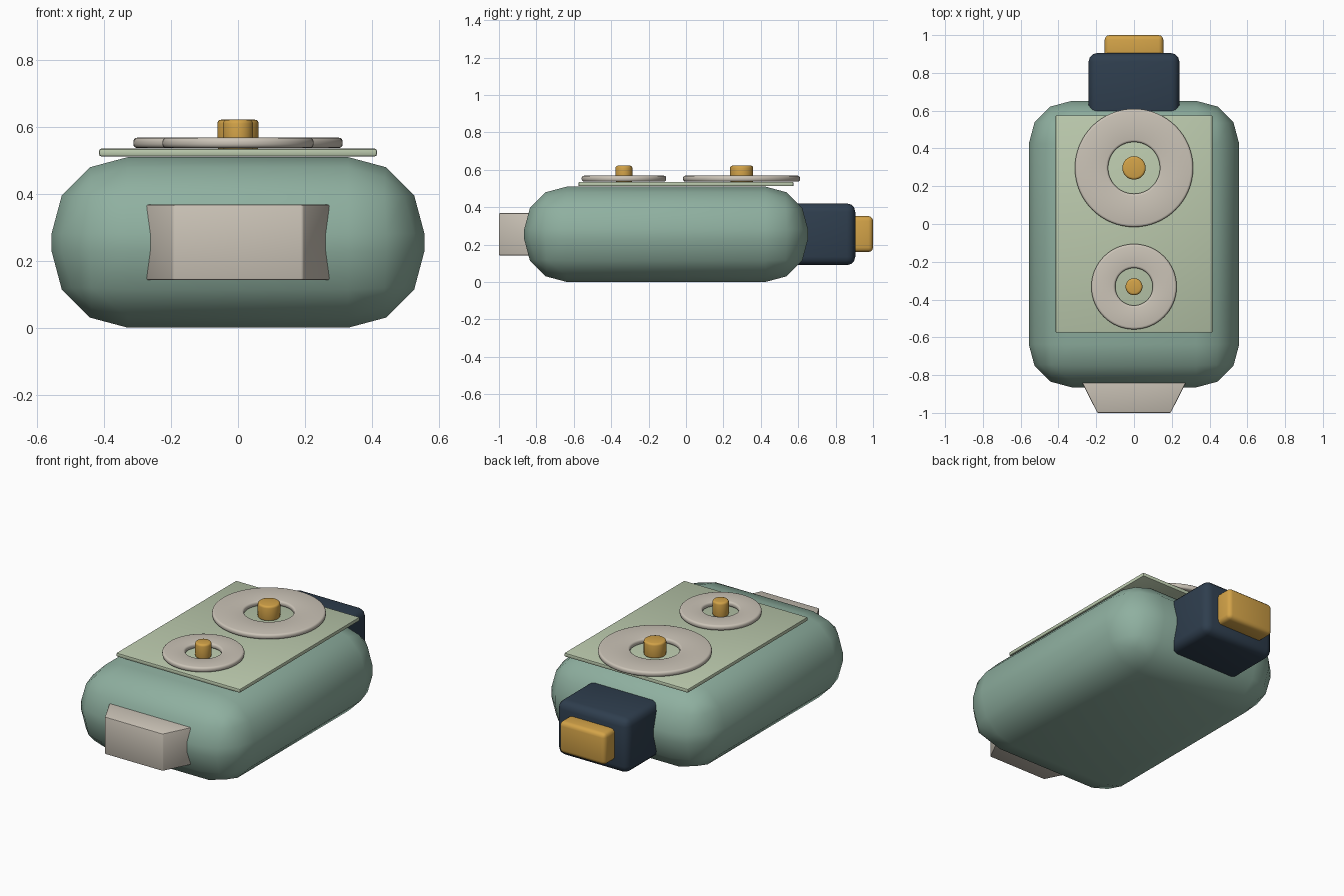
import bpy
import bmesh
from math import radians, pi, cos, sin

old = bpy.data.objects.get("Cube")
if old:
    bpy.data.objects.remove(old, do_unlink=True)


def material(name, rgb):
    m = bpy.data.materials.new(name)
    m.use_nodes = True
    m.diffuse_color = (*rgb, 1)
    m.node_tree.nodes["Principled BSDF"].inputs["Base Color"].default_value = (*rgb, 1)
    m.node_tree.nodes["Principled BSDF"].inputs["Roughness"].default_value = 0.6
    return m


sage = material("sage green", (0.275, 0.434, 0.352))
pale = material("pale green", (0.50, 0.59, 0.42))
cream = material("warm grey", (0.60, 0.55, 0.475))
gold = material("mustard", (0.65, 0.365, 0.065))
navy = material("dark navy", (0.028, 0.048, 0.076))


def finish(name, bm, mat, bevel, segments):
    """Turn a bmesh into a bevelled, smooth-shaded object."""
    bmesh.ops.recalc_face_normals(bm, faces=bm.faces)
    mesh = bpy.data.meshes.new(name)
    bm.to_mesh(mesh)
    bm.free()
    mesh.materials.append(mat)
    ob = bpy.data.objects.new(name, mesh)
    bpy.context.collection.objects.link(ob)
    mod = ob.modifiers.new("Rounded edges", 'BEVEL')
    mod.width = bevel
    mod.segments = segments
    mod.limit_method = 'ANGLE'
    mod.angle_limit = radians(30)
    bpy.ops.object.select_all(action='DESELECT')
    ob.select_set(True)
    bpy.context.view_layer.objects.active = ob
    bpy.ops.object.modifier_apply(modifier=mod.name)
    bpy.ops.object.shade_smooth_by_angle(angle=radians(40))
    return ob


def block(name, half_x, y, z, mat, bevel, segments=3, front_half_x=None):
    """Box between two y and two z limits; the front end may be narrower."""
    bm = bmesh.new()
    bmesh.ops.create_cube(bm, size=2)
    for v in bm.verts:
        front = v.co.y < 0
        width = front_half_x if front and front_half_x else half_x
        v.co = (v.co.x * width, y[0] if front else y[1], z[0] if v.co.z < 0 else z[1])
    return finish(name, bm, mat, bevel, segments)


def reel(name, y, inner, outer, z, mat, bevel):
    """Flat ring lying on the top plate."""
    bm = bmesh.new()
    profile = [(inner, z[0]), (outer, z[0]), (outer, z[1]), (inner, z[1])]
    n = 64
    loops = [[bm.verts.new((r * cos(2 * pi * i / n), y + r * sin(2 * pi * i / n), h))
              for r, h in profile] for i in range(n)]
    for i, a in enumerate(loops):
        b = loops[(i + 1) % n]
        for j in range(4):
            k = (j + 1) % 4
            bm.faces.new((a[j], b[j], b[k], a[k]))
    return finish(name, bm, mat, bevel, 3)


def knob(name, y, radius, z, mat, bevel):
    """Short upright cylinder."""
    bm = bmesh.new()
    bmesh.ops.create_cone(bm, cap_ends=True, segments=32, radius1=radius,
                          radius2=radius, depth=z[1] - z[0])
    bmesh.ops.translate(bm, verts=bm.verts, vec=(0, y, (z[0] + z[1]) / 2))
    return finish(name, bm, mat, bevel, 3)


# Rounded case and its top plate
block("body", 0.557, (-0.865, 0.652), (0, 0.51), sage, 0.228)
block("top_plate", 0.415, (-0.575, 0.575), (0.512, 0.535), pale, 0.006, 2)

# Tapered front nose
block("front_nose", 0.30, (-1.0, -0.79), (0.142, 0.368), cream, 0.006, 2,
      front_half_x=0.194)

# Rear housing and button
block("rear_housing", 0.24, (0.53, 0.905), (0.09, 0.42), navy, 0.045)
block("rear_button", 0.155, (0.86, 1.0), (0.16, 0.352), gold, 0.025)

# Rings with centre knobs
for side, y, inner, outer, r in (("rear", 0.297, 0.137, 0.313, 0.062),
                                 ("front", -0.332, 0.099, 0.226, 0.045)):
    reel(side + "_ring", y, inner, outer, (0.537, 0.568), cream, 0.012)
    knob(side + "_knob", y, r, (0.53, 0.622), gold, 0.012)
